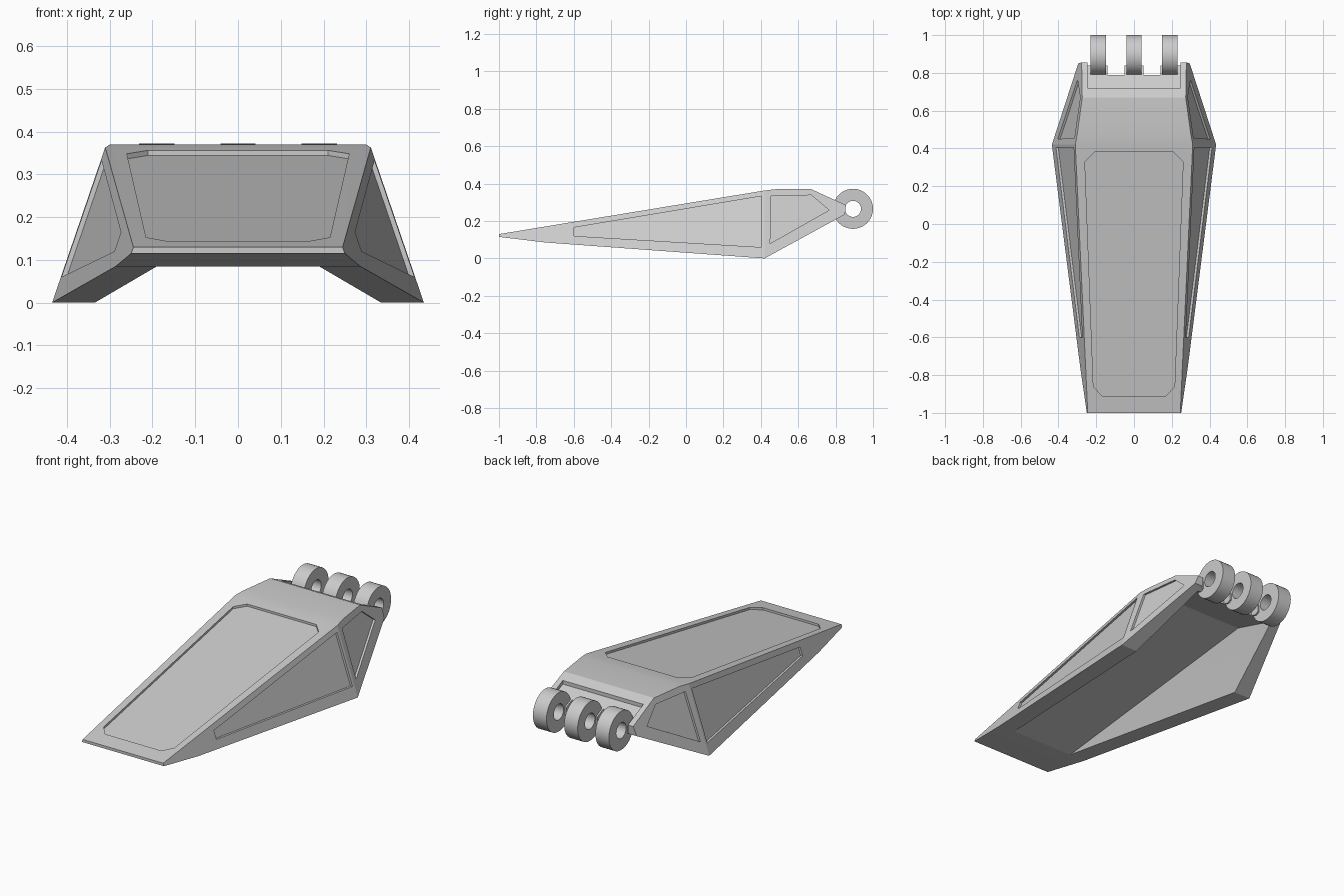
import bpy, bmesh
from math import radians, tau
from mathutils import Vector

cube = bpy.data.objects.get("Cube")
if cube:
    bpy.data.objects.remove(cube, do_unlink=True)

grey = bpy.data.materials.new("plain_grey")
grey.use_nodes = True
grey.diffuse_color = (0.6, 0.6, 0.6, 1)
grey.node_tree.nodes["Principled BSDF"].inputs["Base Color"].default_value = (0.6, 0.6, 0.6, 1)


def add_object(name, bm):
    bmesh.ops.recalc_face_normals(bm, faces=bm.faces)
    mesh = bpy.data.meshes.new(name)
    bm.to_mesh(mesh)
    bm.free()
    mesh.materials.append(grey)
    obj = bpy.data.objects.new(name, mesh)
    bpy.context.collection.objects.link(obj)
    return obj


def hull(name, points):
    """Convex solid with its flat areas merged."""
    bm = bmesh.new()
    for p in points:
        bm.verts.new(p)
    bmesh.ops.convex_hull(bm, input=bm.verts)
    bmesh.ops.delete(bm, geom=[v for v in bm.verts if not v.link_faces], context='VERTS')
    bmesh.ops.dissolve_limit(bm, angle_limit=radians(0.5), verts=bm.verts, edges=bm.edges)
    return add_object(name, bm)


def select_only(obj):
    bpy.ops.object.select_all(action='DESELECT')
    obj.select_set(True)
    bpy.context.view_layer.objects.active = obj


def cut(target, cutter):
    mod = target.modifiers.new("cut", 'BOOLEAN')
    mod.operation = 'DIFFERENCE'
    mod.solver = 'EXACT'
    mod.object = cutter
    select_only(target)
    bpy.ops.object.modifier_apply(modifier=mod.name)
    bpy.data.objects.remove(cutter, do_unlink=True)


def side_x(y, z):
    """Half width of the sloping flanks, which meet in a ridge."""
    slope = 0.1025 if y < 0.42 else -0.138
    return 0.31 + slope * (y - 0.42) - 0.342 * (z - 0.365)


def both_sides(points):
    return [(s * x, y, z) for s in (-1, 1) for x, y, z in points]


def box(name, x0, x1, y0, y1, z0, z1):
    return hull(name, [(x, y, z) for x in (x0, x1) for y in (y0, y1) for z in (z0, z1)])


# Wedge body from its side outline
outline = [(-1, 0.13), (-1, 0.115), (-0.75, 0.085), (0.42, 0), (0.85, 0.235),
           (0.855, 0.285), (0.67, 0.37), (0.48, 0.37), (0.42, 0.363)]
body = hull("wedge_body", both_sides([(side_x(y, z), y, z) for y, z in outline]))

# Hollow underside
channel = [(0.19, -0.75, 0.084), (0.24, 0.56, 0.29), (0.25, 0.82, 0.219), (0.335, 0.42, 0)]
below = [(x, y, -0.2) for x, y, z in channel if x != 0.24]
cut(body, hull("channel_cutter", both_sides(channel + below)))

# Recessed top panel with clipped corners
top_panel = [(0.21, 0.38), (0.26, 0.33), (0.215, -0.86), (0.17, -0.91)]
points = []
for x, y in top_panel:
    z = 0.13 + 0.233 * (y + 1) / 1.42
    points += [(x, y, z - 0.012), (x, y, z + 0.06)]
cut(body, hull("top_panel_cutter", both_sides(points)))

# Recessed side panels, front and rear on each flank
front_panel = [(-0.6, 0.165), (0.405, 0.333), (0.405, 0.06), (-0.6, 0.12)]
rear_panel = [(0.455, 0.335), (0.67, 0.338), (0.765, 0.258), (0.45, 0.08)]
for side in (-1, 1):
    for panel in (front_panel, rear_panel):
        points = [(side * (side_x(y, z) + d), y, z) for y, z in panel for d in (-0.012, 0.06)]
        cut(body, hull("side_panel_cutter", points))

# Hinge seat: sunken shelf, trimmed end and two gaps between the barrels
shelf = [(0.245, 0.72, 0.327), (0.245, 0.9, 0.244), (0.245, 0.9, 0.5), (0.245, 0.72, 0.5)]
cut(body, hull("shelf_cutter", both_sides(shelf)))
cut(body, box("end_cutter", -0.245, 0.245, 0.84, 1, 0, 0.5))
for x in (-0.095, 0.095):
    cut(body, box("gap_cutter", x - 0.045, x + 0.045, 0.79, 1, 0, 0.5))

select_only(body)
bpy.ops.object.shade_smooth_by_angle(angle=radians(12))

# Hinge barrels: rings spun round the hinge axis
for label, x in (("right", -0.19), ("middle", 0), ("left", 0.19)):
    bm = bmesh.new()
    centre = Vector((x, 0.893, 0.265))
    section = [(-0.041, 0.043), (0.041, 0.043), (0.041, 0.107), (-0.041, 0.107)]
    verts = [bm.verts.new(centre + Vector((dx, r, 0))) for dx, r in section]
    edges = [bm.edges.new((verts[i], verts[i - 1])) for i in range(4)]
    bmesh.ops.spin(bm, geom=verts + edges, cent=centre, axis=(1, 0, 0),
                   angle=tau, steps=40, use_merge=False)
    bmesh.ops.remove_doubles(bm, verts=bm.verts, dist=0.0005)
    barrel = add_object("hinge_barrel_" + label, bm)
    select_only(barrel)
    bpy.ops.object.shade_smooth_by_angle(angle=radians(30))
